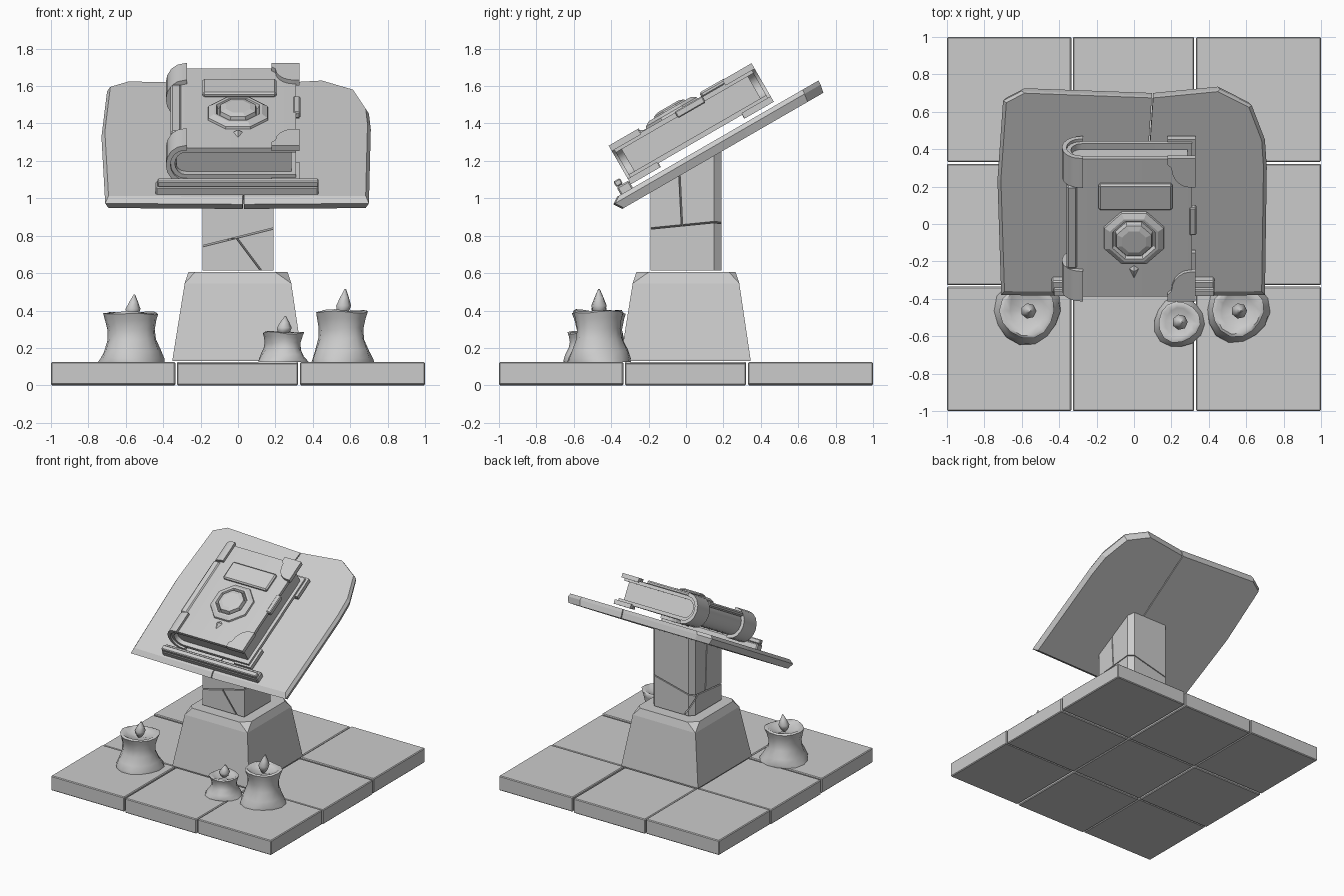
import bpy, bmesh, math
from mathutils import Matrix, Vector

old = bpy.data.objects.get("Cube")
if old:
    bpy.data.objects.remove(old, do_unlink=True)

stone = bpy.data.materials.new("grey stone")
stone.use_nodes = True
GREY = (0.6, 0.6, 0.6, 1)
stone.diffuse_color = GREY
stone.node_tree.nodes["Principled BSDF"].inputs["Base Color"].default_value = GREY

# Slanted reading plane: local x across, y up the slope, z out of the surface
TILT = Matrix.Translation((0, 0, 1.215)) @ Matrix.Rotation(math.radians(30), 4, 'X')
FLAT = Matrix.Identity(4)


def finish(name, bm, matrix=FLAT, smooth=None):
    bmesh.ops.recalc_face_normals(bm, faces=bm.faces[:])
    bm.transform(matrix)
    mesh = bpy.data.meshes.new(name)
    bm.to_mesh(mesh)
    bm.free()
    mesh.materials.append(stone)
    ob = bpy.data.objects.new(name, mesh)
    bpy.context.collection.objects.link(ob)
    if smooth:
        bpy.ops.object.select_all(action='DESELECT')
        ob.select_set(True)
        bpy.context.view_layer.objects.active = ob
        bpy.ops.object.shade_smooth_by_angle(angle=math.radians(smooth))
    return ob


def hull_mesh(points):
    bm = bmesh.new()
    for p in points:
        bm.verts.new(p)
    res = bmesh.ops.convex_hull(bm, input=bm.verts[:])
    loose = {v for v in res["geom_interior"] + res["geom_unused"]
             if isinstance(v, bmesh.types.BMVert) and v.is_valid and not v.link_faces}
    bmesh.ops.delete(bm, geom=list(loose), context='VERTS')
    bmesh.ops.dissolve_limit(bm, angle_limit=0.02, verts=bm.verts[:], edges=bm.edges[:])
    return bm


def box_points(x, y, z):
    return [(a, b, c) for a in x for b in y for c in z]


def box(name, x, y, z, matrix=FLAT, bevel=0.0):
    bm = hull_mesh(box_points(x, y, z))
    if bevel:
        bmesh.ops.bevel(bm, geom=bm.edges[:], offset=bevel, segments=1, affect='EDGES')
    return finish(name, bm, matrix)


def prism(name, outline, low, high, matrix=FLAT, axis='z', smooth=None):
    """Extrude a 2D outline along local z, or along local y for (x, z) outlines."""
    bm = bmesh.new()
    place = (lambda p, h: (p[0], p[1], h)) if axis == 'z' else (lambda p, h: (p[0], h, p[1]))
    a = [bm.verts.new(place(p, low)) for p in outline]
    b = [bm.verts.new(place(p, high)) for p in outline]
    bm.faces.new(a)
    bm.faces.new(b)
    for i in range(len(a)):
        j = (i + 1) % len(a)
        bm.faces.new((a[i], a[j], b[j], b[i]))
    return finish(name, bm, matrix, smooth)


def lathe(name, profile, sides, matrix=FLAT, wobble=0.0, turn=0.0, smooth=None):
    """Spin (radius, height) points round z, with optional melted unevenness."""
    bm = bmesh.new()
    rings = []
    for k, (r, h) in enumerate(profile):
        ring = []
        for i in range(sides):
            a = 2 * math.pi * i / sides + turn
            wave = math.sin(3 * a + k * 0.9 + turn) + 0.6 * math.sin(2 * a - k)
            rr = r * (1 + wobble * wave)
            ring.append(bm.verts.new((rr * math.cos(a), rr * math.sin(a),
                                      h + wobble * 0.12 * wave * (k > 1))))
        rings.append(ring)
    for a, b in zip(rings, rings[1:]):
        for i in range(sides):
            j = (i + 1) % sides
            bm.faces.new((a[i], a[j], b[j], b[i]))
    bm.faces.new(rings[0])
    bm.faces.new(rings[-1])
    return finish(name, bm, matrix, smooth)


# Floor of nine slabs
spans = [(-1, -0.335), (-0.327, 0.322), (0.332, 1)]
for i, xs in enumerate(spans):
    for j, ys in enumerate(spans):
        drop = 0.005 * ((i + j) % 2)
        box(f"floor_slab_{i}_{j}", xs, ys, (0.005 - drop, 0.125 - drop), bevel=0.006)

# Tapered plinth with chipped upper corners
points = box_points((-0.35, 0.345), (-0.35, 0.345), (0.13, 0.14))
for sx in (-1, 1):
    for sy in (-1, 1):
        c = 0.08 if sx * sy < 0 else 0.05
        points += [(sx * (0.28 - c), sy * 0.265, 0.605), (sx * 0.265, sy * (0.28 - c), 0.605),
                   (sx * 0.285, sy * 0.285, 0.545)]
finish("plinth", hull_mesh(points))

# Cracked pillar: cut one block into chunks along crack planes, leaving thin gaps
block = box_points((-0.19, 0.19), (-0.19, 0.15), (0.615, 1.6))
block += box_points((-0.155, 0.155), (0.188, 0.19), (0.615, 1.6))
under = TILT @ Vector((0, 0, -0.055))
slope = TILT.to_3x3() @ Vector((0, 0, 1))
GAP = 0.004


def chunk(name, cuts):
    bm = hull_mesh(block)
    for co, no in cuts + [(under, slope)]:
        no = Vector(no).normalized()
        bmesh.ops.bisect_plane(bm, geom=bm.verts[:] + bm.edges[:] + bm.faces[:],
                               plane_co=Vector(co) - no * GAP, plane_no=no, clear_outer=True)
    points = [v.co.copy() for v in bm.verts]
    bm.free()
    finish(name, hull_mesh(points))


def flip(cut):
    return (cut[0], [-c for c in cut[1]])


level = ((0, 0, 0.81), (-0.25, -0.1, 1))
upper_split = ((0, 0, 0.8), (0.1, 1, 0.05))
lower_split = ((-0.06, 0, 0.7), (0.8, 0.5, 0.6))
for n, (side, split) in enumerate([(flip(level), upper_split), (flip(level), flip(upper_split)),
                                   (level, lower_split), (level, flip(lower_split))]):
    chunk(f"pillar_chunk_{n}", [side, split])

# Sloping stone board, broken in two along a crack
halves = {
    "board_right": [(-0.71, -0.43), (0.025, -0.44), (0.095, 0.80), (-0.60, 0.83),
                    (-0.70, 0.77), (-0.73, 0.28)],
    "board_left": [(0.032, -0.44), (0.70, -0.43), (0.71, 0.36), (0.70, 0.53),
                   (0.63, 0.74), (0.46, 0.84), (0.102, 0.80)],
}
for name, outline in halves.items():
    points = []
    for x, v in outline:
        rim = 1 if abs(x) < 0.2 else 0.975
        mid = 0.18 + (v - 0.18) * 0.97
        points += [(x * rim, mid, 0.005), (x, v - 0.02, -0.02), (x * rim, mid - 0.01, -0.065)]
    finish(name, hull_mesh(points), TILT)

# Ledge that holds the book
box("ledge", (-0.44, 0.43), (-0.40, -0.325), (-0.005, 0.05), TILT, 0.008)
box("ledge_lip", (-0.43, 0.43), (-0.40, -0.36), (0.05, 0.085), TILT, 0.006)

# Book: wrap-round cover, page block and metal fittings
MID = 0.145


def wrap(cx, right, outer, inner, steps=8):
    """C-shaped section: half round at the spine, flat arms reaching to the right."""
    arc = [math.pi / 2 + math.pi * i / steps for i in range(steps + 1)]
    out = [(cx + outer * 0.85 * math.cos(a), MID + outer * math.sin(a)) for a in arc]
    inn = [(cx + inner * 0.85 * math.cos(a), MID + inner * math.sin(a)) for a in reversed(arc)]
    return [(right, MID + outer)] + out + [(right, MID - outer), (right, MID - inner)] \
        + inn + [(right, MID + inner)]


prism("book_cover", wrap(-0.28, 0.31, 0.095, 0.068), -0.31, 0.54, TILT, 'y', 35)
box("pages", (-0.33, 0.285), (-0.275, 0.505), (MID - 0.069, MID + 0.069), TILT)
for name, ends in (("lower", (-0.325, -0.14)), ("upper", (0.375, 0.557))):
    prism(f"{name}_spine_cap", wrap(-0.285, -0.272, 0.119, 0.09), *ends, TILT, 'y', 35)
    # Corner plates with a scooped inner edge, on both covers
    corner, inward = (ends[0], 1) if name == "lower" else (ends[1], -1)
    scoop = [(0.18, corner), (0.18, corner + inward * 0.04)]
    for i in range(6):
        a = math.pi / 2 * i / 5
        scoop.append((0.30 - 0.10 * math.cos(a), corner + inward * (0.06 + 0.12 * math.sin(a))))
    scoop += [(0.33, corner + inward * 0.18), (0.33, corner)]
    prism(f"{name}_corner_front", scoop, MID + 0.085, MID + 0.119, TILT)
    prism(f"{name}_corner_back", scoop, MID - 0.119, MID - 0.085, TILT)

box("spine_bar", (-0.362, -0.30), (-0.14, 0.375), (MID + 0.06, MID + 0.098), TILT, 0.012)
box("clasp", (0.295, 0.333), (0.07, 0.24), (MID + 0.06, MID + 0.10), TILT, 0.006)
box("title_plate", (-0.19, 0.205), (0.235, 0.395), (MID + 0.09, MID + 0.122), TILT, 0.01)

# Octagonal medallion and pointer
medal = TILT @ Matrix.Translation((0, 0.055, MID + 0.09))
lathe("medallion", [(0.175, 0), (0.17, 0.018), (0.14, 0.035), (0.125, 0.035), (0.115, 0.012),
                    (0.108, 0.012), (0.10, 0.042), (0.07, 0.052)],
      8, medal, turn=math.pi / 8)
finish("pointer", hull_mesh([(-0.036, -0.135, 0.232), (0.036, -0.135, 0.232), (0, -0.105, 0.232),
                             (0, -0.215, 0.232), (0, -0.145, 0.258)]), TILT)

# Melted candles with teardrop flames
candle = [(1.0, 0), (0.98, 0.07), (0.88, 0.22), (0.73, 0.45), (0.70, 0.65), (0.76, 0.85),
          (0.82, 0.97), (0.72, 1.0), (0.55, 0.93), (0.2, 0.88)]
flame = [(0.012, 0), (0.036, 0.25), (0.042, 0.42), (0.025, 0.7), (0.004, 1.0)]
for n, (x, y, r, top, tip) in enumerate([(-0.57, -0.465, 0.178, 0.39, 0.485),
                                         (0.555, -0.465, 0.168, 0.40, 0.515),
                                         (0.24, -0.525, 0.135, 0.285, 0.37)]):
    spot = Matrix.Translation((x, y, 0.125))
    height = top - 0.125
    lathe(f"candle_{n}", [(a * r, h * height) for a, h in candle], 14, spot,
          wobble=0.04, turn=n * 1.3, smooth=60)
    base = 0.86 * height
    lean = Matrix.Shear('XY', 4, (0.12, 0.0))
    lathe(f"flame_{n}", [(a, h * (tip - 0.125 - base)) for a, h in flame], 7,
          spot @ Matrix.Translation((0, 0, base)) @ lean, smooth=60)
